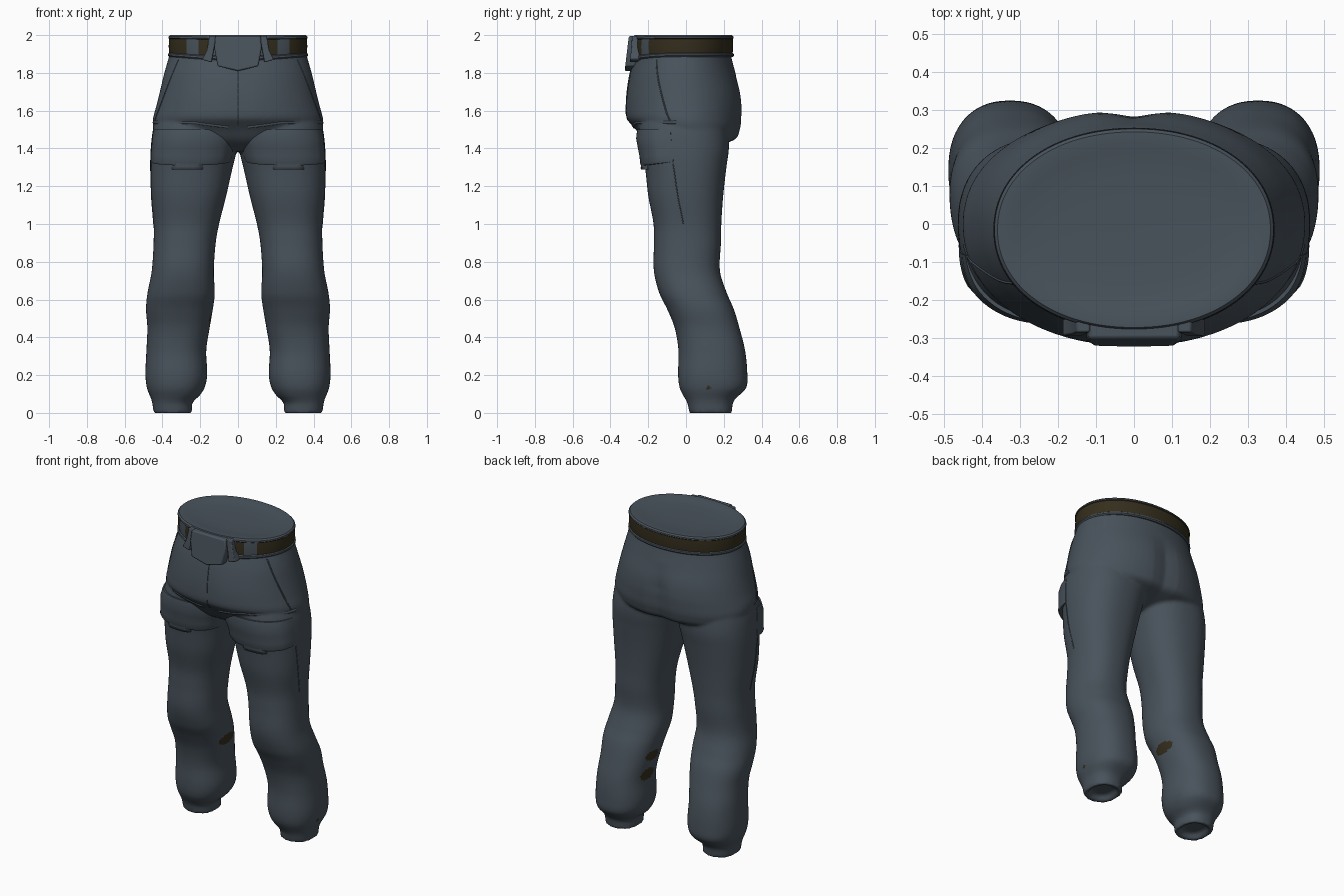
import bpy, bmesh, math
from mathutils import Vector

if "Cube" in bpy.data.objects:
    bpy.data.objects.remove(bpy.data.objects["Cube"])


def material(name, rgb):
    m = bpy.data.materials.new(name)
    m.diffuse_color = (*rgb, 1)
    m.use_nodes = True
    m.node_tree.nodes["Principled BSDF"].inputs["Base Color"].default_value = m.diffuse_color
    return m


SLATE = material("slate cloth", (0.066, 0.086, 0.106))
BROWN = material("dark brown", (0.034, 0.027, 0.012))

# z, inner x, outer x, front y, back y
LEG = [(0.0, .243, .447, .018, .242), (.06, .24, .455, .005, .25), (.08, .213, .462, -.008, .267),
       (.13, .178, .482, -.033, .318), (.2, .163, .49, -.042, .325), (.33, .168, .485, -.04, .313),
       (.45, .15, .48, -.06, .283), (.55, .133, .487, -.10, .253), (.63, .123, .48, -.14, .218),
       (.75, .128, .457, -.17, .18), (.9, .118, .447, -.17, .185), (1.0, .1, .447, -.172, .187),
       (1.15, .062, .46, -.20, .197), (1.3, .028, .465, -.217, .214), (1.4, .002, .462, -.237, .227),
       (1.5, -.03, .45, -.25, .225), (1.6, -.03, .42, -.23, .22)]
HIPS = [(1.385, -.12, .12, -.13, .10), (1.42, -.34, .34, -.2, .2), (1.45, -.42, .42, -.235, .27),
        (1.5, -.447, .447, -.27, .292), (1.53, -.452, .452, -.295, .298), (1.56, -.45, .45, -.318, .3),
        (1.62, -.434, .434, -.322, .302), (1.7, -.414, .414, -.315, .292), (1.8, -.39, .39, -.295, .262),
        (1.9, -.362, .362, -.264, .237), (1.96, -.35, .35, -.25, .235)]


def sample(table, z):
    """Smoothly interpolated section at height z."""
    i = max(k for k in range(len(table) - 1) if table[k][0] <= z + 1e-6)
    p, q = table[i], table[i + 1]
    o, r = table[max(i - 1, 0)], table[min(i + 2, len(table) - 1)]
    h = q[0] - p[0]
    t = (z - p[0]) / h
    out = []
    for c in range(1, 5):
        m0 = (q[c] - o[c]) / (q[0] - o[0]) * h
        m1 = (r[c] - p[c]) / (r[0] - p[0]) * h
        out.append((2*t**3 - 3*t*t + 1) * p[c] + (t**3 - 2*t*t + t) * m0
                   + (3*t*t - 2*t**3) * q[c] + (t**3 - t*t) * m1)
    return out


def on_section(s, a, z, off=0.0, n=2.3):
    """Point at angle a on a rounded section."""
    x0, x1, y0, y1 = s
    c, d = math.cos(a), math.sin(a)
    x = (x0 + x1) / 2 + ((x1 - x0) / 2 + off) * math.copysign(abs(c) ** (2 / n), c)
    y = (y0 + y1) / 2 + ((y1 - y0) / 2 + off) * math.copysign(abs(d) ** (2 / n), d)
    return Vector((x, y, z))


def leg_point(a, z, off=0.0):
    return on_section(sample(LEG, z), a, z, off)


def hip_point(a, z, off=0.0):
    p = on_section(sample(HIPS, z), a, z, off, 2.1)
    if z < 1.8:  # cleft down the seat, shallow dip at the front
        depth = 0.02 if p.y > 0 else 0.006
        p.y -= math.copysign(depth * math.exp(-(p.x / .06) ** 2) * min(1, (1.8 - z) / .15), p.y)
    return p


def loft(bm, rings):
    vs = [[bm.verts.new(p) for p in r] for r in rings]
    n = len(vs[0])
    for a, b in zip(vs, vs[1:]):
        for i in range(n):
            bm.faces.new((a[i], a[(i + 1) % n], b[(i + 1) % n], b[i]))
    bm.faces.new(vs[0])
    bm.faces.new(vs[-1])


def finish(name, bm, angle=40, mats=(SLATE,)):
    bmesh.ops.recalc_face_normals(bm, faces=bm.faces)
    me = bpy.data.meshes.new(name)
    bm.to_mesh(me)
    bm.free()
    ob = bpy.data.objects.new(name, me)
    bpy.context.collection.objects.link(ob)
    for m in mats:
        me.materials.append(m)
    bpy.ops.object.select_all(action='DESELECT')
    bpy.context.view_layer.objects.active = ob
    ob.select_set(True)
    bpy.ops.object.shade_smooth_by_angle(angle=math.radians(angle))
    return ob


def mirror_x(p, side):
    return Vector((p.x * side, p.y, p.z))


ANG = [2 * math.pi * i / 64 for i in range(64)]

# Trouser body: two legs with hollow cuffs and hips fused into one cloth surface
bm = bmesh.new()
for side in (1, -1):
    rings = [[on_section(LEG[0][1:], a, .03, -.04) for a in ANG],
             [on_section(LEG[0][1:], a, 0, -.022) for a in ANG]]
    rings += [[leg_point(a, 1.6 * i / 90) for a in ANG] for i in range(91)]
    loft(bm, [[mirror_x(p, side) for p in r] for r in rings])
loft(bm, [[hip_point(a, 1.385 + .575 * i / 50) for a in ANG] for i in range(51)])
body = finish("trouser_body", bm, 60, (SLATE, BROWN))
mod = body.modifiers.new("fuse", 'REMESH')
mod.mode = 'VOXEL'
mod.voxel_size = 0.01
mod.use_smooth_shade = True
mod = body.modifiers.new("soften", 'SMOOTH')
mod.factor, mod.iterations = 0.5, 3
for m in ("fuse", "soften"):
    bpy.ops.object.modifier_apply(modifier=m)
# Brown scuffs on the inner calves: side, y, z, half width, half height
SCUFFS = [(-1, .095, .5, .075, .034), (1, .125, .475, .055, .032), (1, .15, .36, .06, .038)]
for f in body.data.polygons:
    c = f.center
    inner = any(c.x * s > 0 and abs(c.x) < .24 and ((c.y - y) / w) ** 2 + ((c.z - z) / h) ** 2 < 1
                for s, y, z, w, h in SCUFFS)
    spot = c.x > .42 and (c.y - .12) ** 2 + (c.z - .13) ** 2 < .011 ** 2
    f.material_index = int(inner or spot)


def panel(name, surf, a0, a1, low, high, off, side, n=28):
    """Thick cloth panel lying on a surface between two angles."""
    bm = bmesh.new()
    rings = []
    for i in range(n + 1):
        t = i / n
        a = math.radians(a0 + (a1 - a0) * t)
        e = off * min(1, .15 + 5 * min(t, 1 - t))
        lo = low(t)
        prof = [(lo, -.02), (lo, e * .8), (lo + .012, e)]
        prof += [(lo + (high - lo) * k / 4, e * .8) for k in (1, 2, 3)]
        prof += [(high, e * .4), (high, -.02)]
        rings.append([mirror_x(surf(a, z, o), side) for z, o in prof])
    loft(bm, rings)
    return finish(name, bm)


def tube(name, pts, r=0.004):
    cu = bpy.data.curves.new(name, 'CURVE')
    cu.dimensions = '3D'
    cu.bevel_depth, cu.bevel_resolution = r, 1
    sp = cu.splines.new('POLY')
    sp.points.add(len(pts) - 1)
    for q, p in zip(sp.points, pts):
        q.co = (*p, 1)
    cu.materials.append(SLATE)
    ob = bpy.data.objects.new(name, cu)
    bpy.context.collection.objects.link(ob)


for side, tag in ((1, "left"), (-1, "right")):
    # Thigh pocket flap with its tab
    panel(tag + "_thigh_flap", leg_point, 207, 346,
          lambda t: 1.31 + .02 * (2 * t - 1) ** 2, 1.5, .022, side)
    panel(tag + "_flap_tab", leg_point, 257, 294, lambda t: 1.288, 1.335, .026, side, 10)
    # Rolled fold above the thigh
    fold = [mirror_x(hip_point(math.radians(a), 1.538 - .025 * max(0, (300 - a) / 25), -.005), side)
            for a in range(276, 352, 3)]
    tube(tag + "_hip_fold", fold, .01)
    # Slanted hip pocket seam and outer leg seam
    tube(tag + "_pocket_seam", [mirror_x(hip_point(math.radians(328 + 1.8 * k), 1.87 - .032 * k, -.001), side)
                                for k in range(11)])
    tube(tag + "_leg_seam", [mirror_x(leg_point(math.radians(345 + k), 1.32 - .032 * k), side)
                             for k in range(11)], .003)
tube("fly_seam", [hip_point(math.radians(270), 1.85 - .033 * k, .001) for k in range(11)], .003)

# Waistband with rims, brown belt strip and a shallow dished top
BAND = (-.362, .362, -.275, .245)


def droop(y):
    return .02 * max(0, -y / .28) ** 3


bm = bmesh.new()
profile = [(1.885, -.02), (1.885, .003), (1.892, .009), (1.901, .008), (1.905, .002), (1.94, .005),
           (1.98, .003), (1.984, .007), (1.992, .006), (2.0, -.002), (2.0, -.03), (1.996, -.05),
           (1.99, -.12), (1.988, -.2)]
rings = []
for z, o in profile:
    ring = [on_section(BAND, 2 * math.pi * i / 160, z, o, 2.1) for i in range(160)]
    for p in ring:
        p.z -= droop(p.y) * (2 - z) / .115
    rings.append(ring)
loft(bm, rings)
for f in bm.faces:
    c = f.calc_center_median()
    strip = 1.904 - .85 * droop(c.y) < c.z < 1.983 and len(f.verts) == 4
    place = c.y > -.1 or abs(c.x) > .268 or .165 < abs(c.x) < .212
    f.material_index = int(strip and place)
finish("waistband", bm, 35, (SLATE, BROWN))


def plate(name, outline, front, back, bevel):
    """Bevelled plate from an x,z outline; front is a function of z."""
    bm = bmesh.new()
    loft(bm, [[(x, front(z), z) for x, z in outline], [(x, back, z) for x, z in outline]])
    ob = finish(name, bm, 35)
    mod = ob.modifiers.new("bevel", 'BEVEL')
    mod.width, mod.segments = bevel, 2


# Buckle plate and belt loops
plate("buckle_plate", [(-.12, 1.995), (-.125, 1.93), (-.108, 1.835), (0, 1.81), (.108, 1.835),
                       (.125, 1.93), (.12, 1.995)], lambda z: -.302 - (2 - z) * .12, -.23, .008)
for side, tag in ((1, "left"), (-1, "right")):
    plate(tag + "_belt_loop", [(side * x, z) for x, z in
                               ((.115, 1.995), (.152, 1.995), (.165, 1.92), (.19, 1.87), (.14, 1.855))],
          lambda z: -.285 - (2 - z) * .08, -.22, .005)
